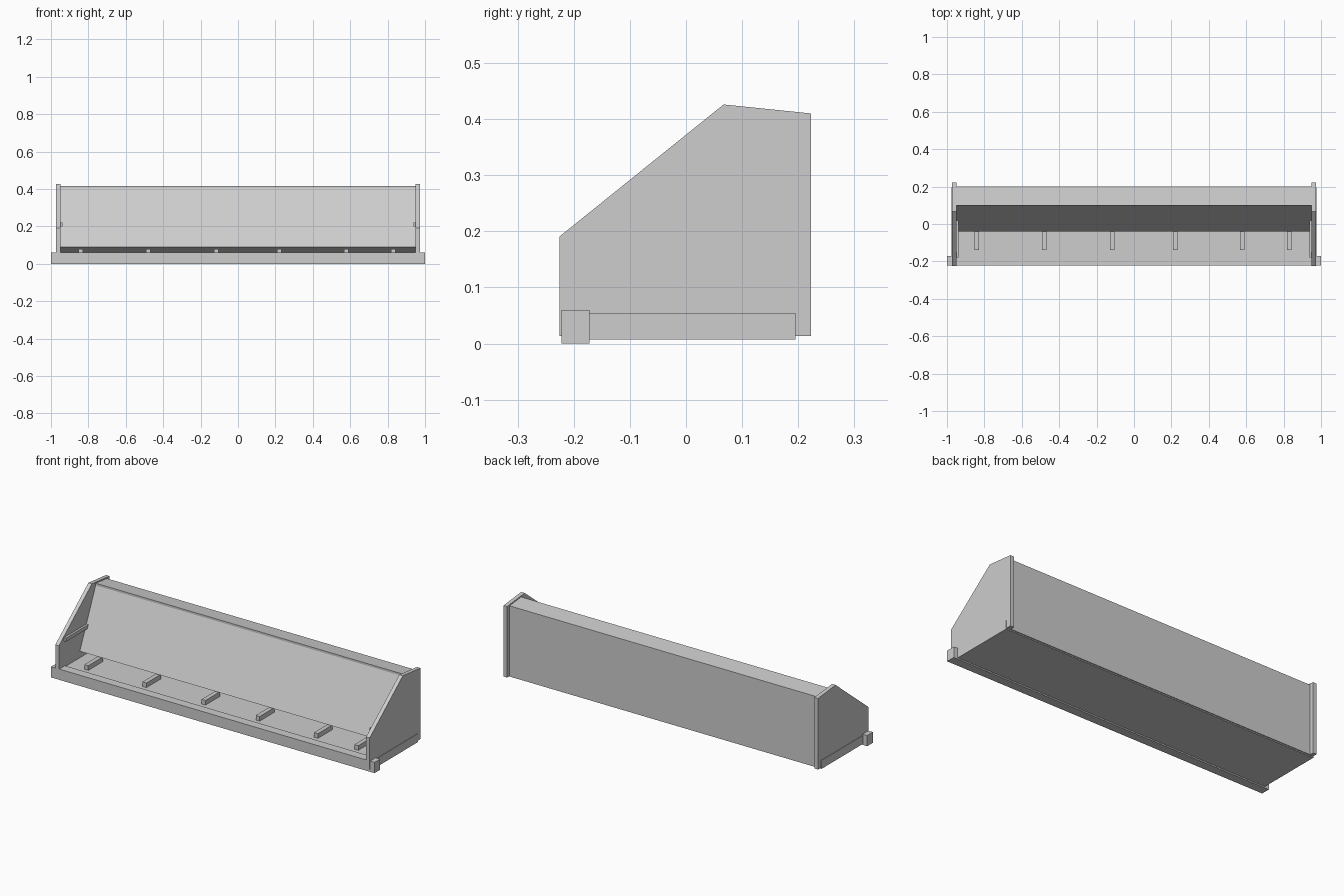
import bpy
import bmesh

default = bpy.data.objects.get("Cube")
if default:
    bpy.data.objects.remove(default, do_unlink=True)

# Single plain grey finish
grey = bpy.data.materials.new("plain grey")
grey.use_nodes = True
colour = (0.61, 0.61, 0.61, 1)
grey.diffuse_color = colour
grey.node_tree.nodes["Principled BSDF"].inputs["Base Color"].default_value = colour


def extrude_profile(name, profile, x0, x1):
    """Sweep a closed (y, z) outline from x0 to x1."""
    bm = bmesh.new()
    face = bm.faces.new([bm.verts.new((x0, y, z)) for y, z in profile])
    swept = bmesh.ops.extrude_face_region(bm, geom=[face])["geom"]
    verts = [v for v in swept if isinstance(v, bmesh.types.BMVert)]
    bmesh.ops.translate(bm, vec=(x1 - x0, 0, 0), verts=verts)
    bmesh.ops.recalc_face_normals(bm, faces=bm.faces)
    mesh = bpy.data.meshes.new(name)
    bm.to_mesh(mesh)
    bm.free()
    mesh.materials.append(grey)
    obj = bpy.data.objects.new(name, mesh)
    bpy.context.collection.objects.link(obj)
    return obj


def box(name, x0, x1, y0, y1, z0, z1):
    return extrude_profile(name, [(y0, z0), (y1, z0), (y1, z1), (y0, z1)], x0, x1)


# Base: floor slab and wider front bar
box("floor_slab", -0.975, 0.975, -0.172, 0.195, 0.007, 0.054)
box("front_bar", -1, 1, -0.222, -0.172, 0, 0.06)

# Sloped backrest with undercut lower edge, top lip and upright back
back_outline = [(-0.04, 0.09), (0.1, 0.405), (0.1, 0.417), (0.2, 0.405),
                (0.2, 0.013), (0.16, 0.013), (0.04, 0.053)]
extrude_profile("sloped_back", back_outline, -0.952, 0.952)

# End plates with a small support rail on each inner face
plate_outline = [(-0.225, 0.013), (-0.225, 0.191), (0.067, 0.426),
                 (0.223, 0.41), (0.223, 0.013)]
for side, sign in (("left", 1), ("right", -1)):
    extrude_profile(side + "_end_plate", plate_outline, sign * 0.95, sign * 0.972)
    box(side + "_support_rail", sign * 0.938, sign * 0.952, -0.18, 0.03, 0.2, 0.22)

# Row of short floor cleats running under the backrest
for i, x in enumerate((-0.84, -0.48, -0.115, 0.22, 0.58, 0.83)):
    box(f"floor_cleat_{i + 1}", x - 0.012, x + 0.012, -0.14, -0.01, 0.05, 0.08)
